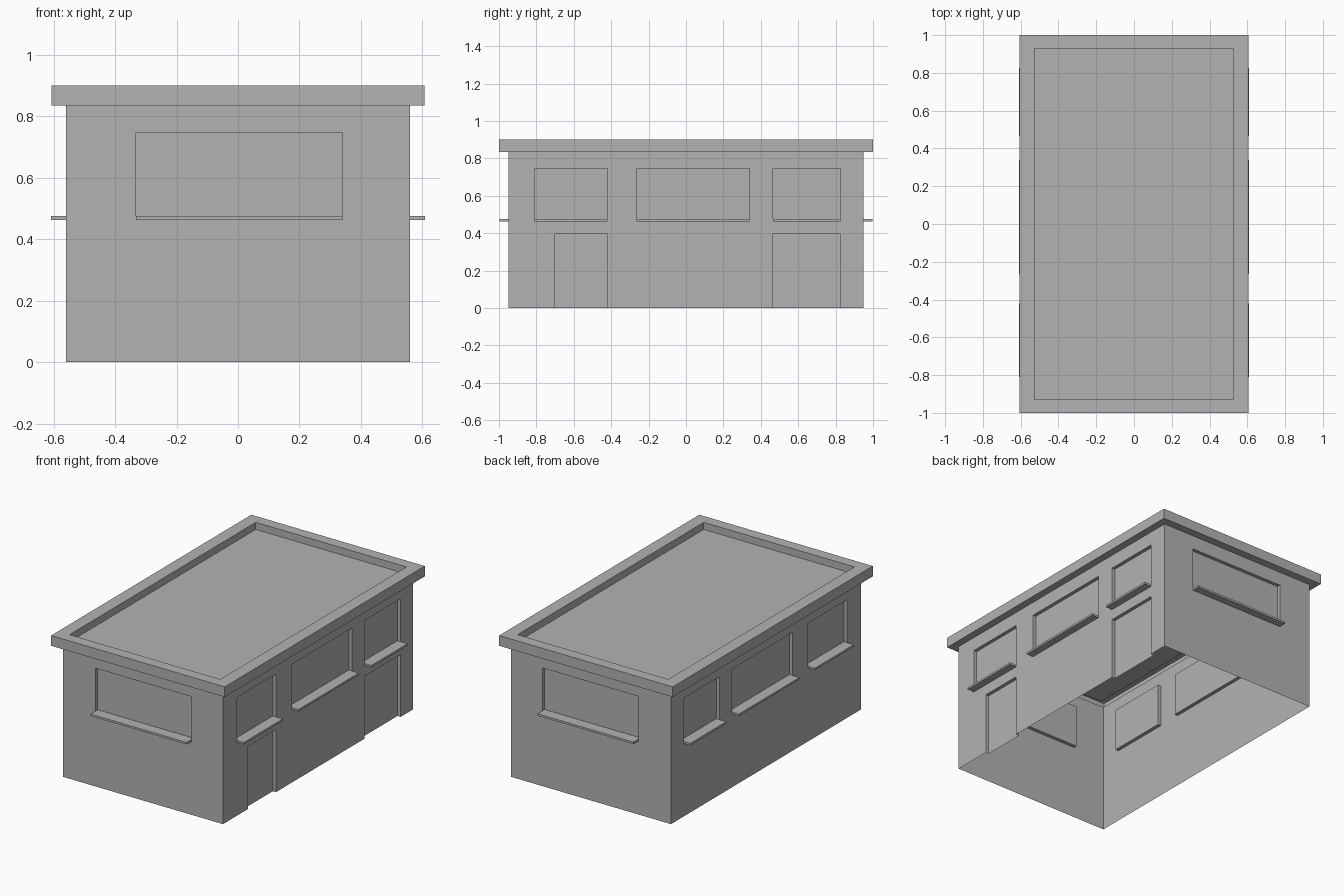
import bpy, bmesh, math
from mathutils import Matrix

cube = bpy.data.objects.get("Cube")
if cube:
    bpy.data.objects.remove(cube, do_unlink=True)

# Overall dimensions
HALF_X, HALF_Y, WALL_H = 0.56, 0.95, 0.835
ROOF_X, ROOF_Y, ROOF_TOP, ROOF_FLOOR = 0.607, 1.0, 0.9, 0.855
RECESS, SILL_OUT, SILL_T = 0.022, 0.048, 0.013
WIN_Z = (0.476, 0.747)
DOOR_Z = (0.0, 0.395)

grey = bpy.data.materials.new("plain grey")
grey.use_nodes = True
grey.diffuse_color = (0.45, 0.45, 0.45, 1)
grey.node_tree.nodes["Principled BSDF"].inputs["Base Color"].default_value = grey.diffuse_color


def finish(name, bm, matrix=Matrix()):
    bmesh.ops.remove_doubles(bm, verts=bm.verts, dist=1e-5)
    bm.transform(matrix)
    mesh = bpy.data.meshes.new(name)
    bm.to_mesh(mesh)
    bm.free()
    mesh.materials.append(grey)
    obj = bpy.data.objects.new(name, mesh)
    bpy.context.collection.objects.link(obj)
    return obj


def quad(bm, points):
    bm.faces.new([bm.verts.new(p) for p in points])


def rect(u, z, y):
    return [(u[0], y, z[0]), (u[1], y, z[0]), (u[1], y, z[1]), (u[0], y, z[1])]


def make_wall(name, half, dist, angle, openings):
    """Single-skin wall facing -y before turning, with recessed panels."""
    bm = bmesh.new()
    us = sorted({-half, half} | {v for u, z in openings for v in u})
    zs = sorted({0.0, WALL_H} | {v for u, z in openings for v in z})
    for u in zip(us, us[1:]):
        for z in zip(zs, zs[1:]):
            mu, mz = sum(u) / 2, sum(z) / 2
            if not any(a[0] < mu < a[1] and b[0] < mz < b[1] for a, b in openings):
                quad(bm, rect(u, z, -dist))
    # Recessed panels and their reveals (door recesses stay open at the ground)
    for u, z in openings:
        front, back = rect(u, z, -dist), rect(u, z, -dist + RECESS)
        quad(bm, back)
        for i in range(1 if z[0] == 0 else 0, 4):
            j = (i + 1) % 4
            quad(bm, (front[i], front[j], back[j], back[i]))
    finish(name, bm, Matrix.Rotation(angle, 4, 'Z'))


def make_sill(name, u, dist, angle):
    bm = bmesh.new()
    bmesh.ops.create_cube(bm, size=1)
    size = Matrix.Diagonal((u[1] - u[0], SILL_OUT, SILL_T, 1))
    place = Matrix.Translation((sum(u) / 2, -dist - SILL_OUT / 2, WIN_Z[0] - SILL_T / 2))
    finish(name, bm, Matrix.Rotation(angle, 4, 'Z') @ place @ size)


# Window and door spans along each wall
side_windows = [(-0.81, -0.42), (-0.265, 0.34), (0.465, 0.825)]
mirrored_windows = [(-b, -a) for a, b in side_windows]
side_doors = [(-0.70, -0.42), (0.465, 0.825)]
end_window = [(-0.332, 0.34)]
back_window = [(-b, -a) for a, b in end_window]

walls = [
    ("front", HALF_X, HALF_Y, 0, end_window, []),
    ("door_side", HALF_Y, HALF_X, 90, side_windows, side_doors),
    ("back", HALF_X, HALF_Y, 180, back_window, []),
    ("plain_side", HALF_Y, HALF_X, 270, mirrored_windows, []),
]
for name, half, dist, degrees, windows, doors in walls:
    angle = math.radians(degrees)
    openings = [(w, WIN_Z) for w in windows] + [(d, DOOR_Z) for d in doors]
    make_wall(name + "_wall", half, dist, angle, openings)
    for n, w in enumerate(windows, 1):
        make_sill(f"{name}_window_sill_{n}", w, dist, angle)

# Roof: overhang, fascia, parapet top, parapet inside and sunken deck
rings = [(HALF_X, HALF_Y, WALL_H), (ROOF_X, ROOF_Y, WALL_H), (ROOF_X, ROOF_Y, ROOF_TOP),
         (0.527, 0.93, ROOF_TOP), (0.527, 0.93, ROOF_FLOOR)]
bm = bmesh.new()
loops = [[bm.verts.new((sx * x, sy * y, z)) for sx, sy in ((-1, -1), (1, -1), (1, 1), (-1, 1))]
         for x, y, z in rings]
for low, high in zip(loops, loops[1:]):
    for i in range(4):
        j = (i + 1) % 4
        bm.faces.new((low[i], low[j], high[j], high[i]))
bm.faces.new(loops[-1])
finish("roof", bm)
